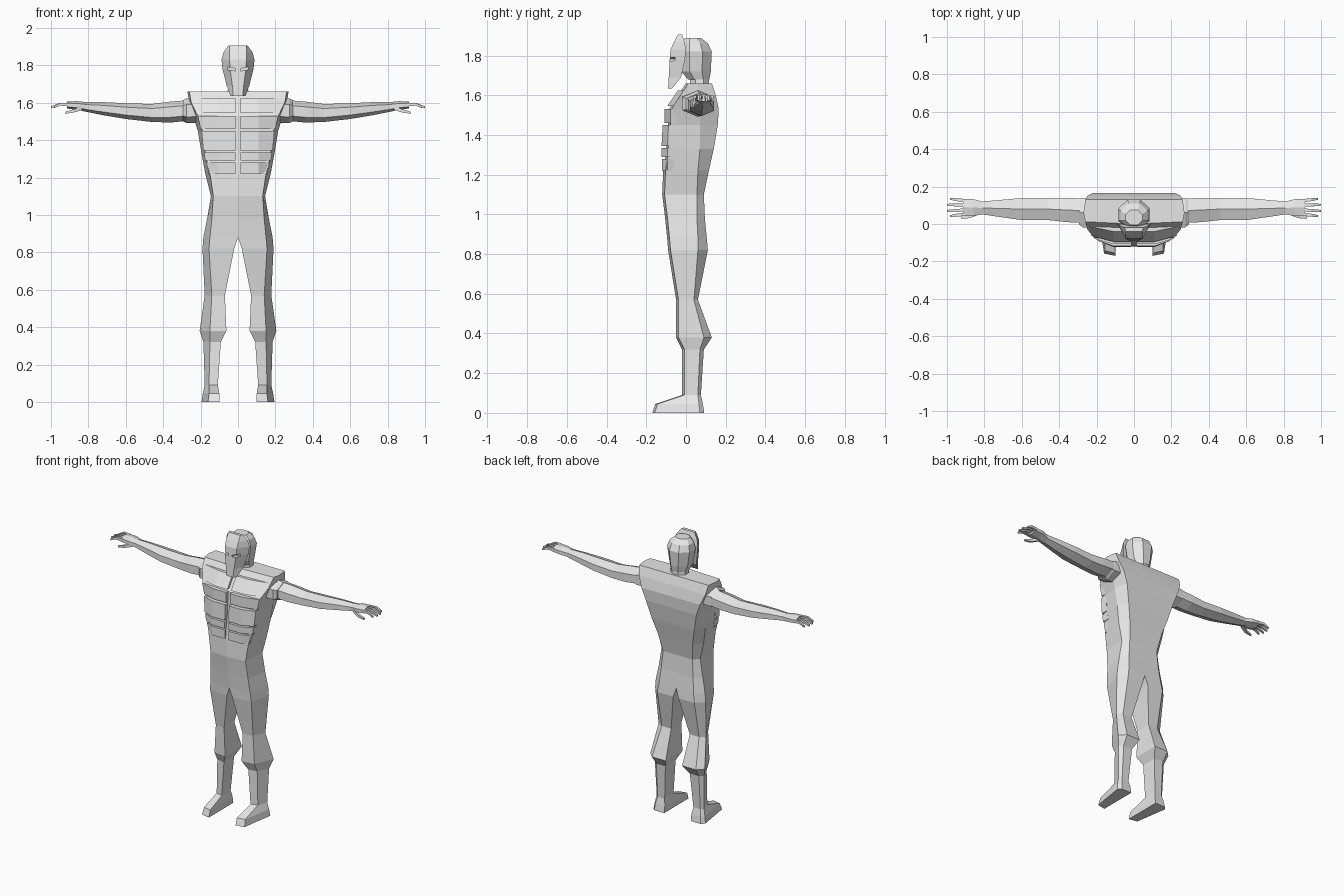
import bpy, bmesh, math

grey = bpy.data.materials.new("plain_grey")
grey.diffuse_color = (0.8, 0.8, 0.8, 1)


def loft(name, rings, mirror=True):
    """Skin a stack of equal-length rings, cap both ends, optionally mirror in x."""
    bm = bmesh.new()
    rows = [[bm.verts.new(p) for p in ring] for ring in rings]
    n = len(rows[0])
    for a, b in zip(rows, rows[1:]):
        for i in range(n):
            j = (i + 1) % n
            bm.faces.new((a[i], a[j], b[j], b[i]))
    bm.faces.new(rows[0])
    bm.faces.new(rows[-1])
    bmesh.ops.recalc_face_normals(bm, faces=bm.faces)
    # drop the hidden wall on the mirror plane
    if mirror:
        wall = [f for f in bm.faces if all(abs(v.co.x) < 1e-5 for v in f.verts)]
        bmesh.ops.delete(bm, geom=wall, context='FACES')
    me = bpy.data.meshes.new(name)
    bm.to_mesh(me)
    bm.free()
    me.materials.append(grey)
    ob = bpy.data.objects.new(name, me)
    bpy.context.collection.objects.link(ob)
    if mirror:
        ob.modifiers.new("mirror", 'MIRROR').merge_threshold = 0.0005
    return ob


def limb_ring(x, y, z, ry, rz, n=6):
    """Ring facing along x."""
    return [(x, y + ry * math.cos(math.tau * (i + .5) / n),
             z + rz * math.sin(math.tau * (i + .5) / n)) for i in range(n)]


def head_ring(z, rx, yf, yb, n=8):
    """Flat-fronted ring facing up."""
    k = 1 / math.cos(math.pi / n)
    return [(rx * k * math.cos(math.tau * (i + .5) / n),
             (yf + yb) / 2 + (yb - yf) / 2 * k * math.sin(math.tau * (i + .5) / n), z)
            for i in range(n)]


# Body and legs: z, inner x, front x, side x, back x, front y, side y, back y
body = [
    (1.66, 0, .26, .27, .26, .00, .06, .13),
    (1.60, 0, .25, .262, .25, -.04, .07, .15),
    (1.53, 0, .215, .24, .22, -.085, .07, .165),
    (1.45, 0, .19, .215, .19, -.09, .07, .16),
    (1.33, 0, .175, .195, .16, -.10, .07, .14),
    (1.22, 0, .15, .175, .13, -.115, .06, .115),
    (1.10, 0, .132, .145, .11, -.12, .055, .09),
    (0.98, 0, .14, .165, .12, -.105, .055, .095),
    (0.88, 0, .15, .185, .13, -.095, .06, .105),
    (0.82, .02, .155, .19, .14, -.09, .06, .11),
    (0.57, .07, .14, .178, .14, -.05, .04, .06),
    (0.38, .062, .15, .205, .165, -.05, .09, .13),
    (0.32, .092, .15, .185, .16, -.02, .07, .09),
    (0.09, .108, .155, .178, .16, -.02, .06, .075),
    (0.045, .10, .155, .188, .17, -.155, .065, .085),
    (0.00, .10, .16, .195, .175, -.17, .07, .092)]
loft("body_and_legs", [
    [(xi, yf, z), (xf, yf + .012, z), (xs, ym, z), (xb, yb, z), (xi, yb, z)]
    for z, xi, xf, xs, xb, yf, ym, yb in body])

# Front vest: padded rows on each side of the zip
for k, (z0, z1, y0, y1, w0, w1) in enumerate([
        (1.545, 1.625, -.095, -.04, .225, .25),
        (1.46, 1.53, -.108, -.108, .20, .215),
        (1.345, 1.45, -.123, -.118, .185, .195),
        (1.29, 1.335, -.123, -.123, .175, .182),
        (1.22, 1.28, -.122, -.122, .155, .17)]):
    loft(f"vest_row_{k + 1}", [
        [(.014, y, z), (.11, y, z), (w, y + .03, z), (w, y + .08, z), (.014, y + .06, z)]
        for z, y, w in ((z0, y0, w0), (z1, y1, w1))])

# Sleeve cuffs and arms: x, y, z, y radius, z radius
loft("sleeve_cuff", [limb_ring(.22, .06, 1.56, .09, .068),
                     limb_ring(.275, .06, 1.557, .09, .066),
                     limb_ring(.295, .065, 1.557, .075, .055)])
loft("arm", [limb_ring(*r) for r in (
    (.25, .07, 1.56, .075, .055), (.36, .075, 1.55, .075, .056),
    (.46, .08, 1.545, .068, .048), (.60, .08, 1.555, .068, .042),
    (.72, .083, 1.568, .052, .035), (.81, .086, 1.577, .04, .026),
    (.86, .088, 1.585, .052, .023), (.915, .088, 1.588, .052, .019))])

# Fingers and thumb
for k, (y0, y1, tip) in enumerate([(.125, .135, .985), (.10, .103, 1.0),
                                   (.075, .07, 1.0), (.052, .042, .985)]):
    loft(f"finger_{k + 1}", [
        limb_ring(.90, y0, 1.59, .012, .013, 4),
        limb_ring(.95, (y0 + y1) / 2, 1.592, .011, .011, 4),
        limb_ring(tip, y1, 1.575, .007, .008, 4)])
loft("thumb", [limb_ring(.835, .06, 1.572, .018, .016, 4),
               limb_ring(.88, .04, 1.556, .013, .012, 4),
               limb_ring(.925, .036, 1.546, .008, .007, 4)])

# Neck and head
loft("neck", [head_ring(1.60, .06, .02, .12), head_ring(1.70, .052, .02, .115)], False)
loft("head", [head_ring(*r) for r in (
    (1.68, .055, .01, .118), (1.72, .068, -.025, .125), (1.82, .084, -.03, .13),
    (1.862, .072, -.02, .11), (1.888, .045, -.005, .075))], False)

# Face mask: z, front half width, side half width, front y, side y
mask = loft("face_mask", [
    [(-ws, yr, z), (-wf, yf, z), (wf, yf, z), (ws, yr, z)]
    for z, wf, ws, yf, yr in (
        (1.635, .025, .04, -.09, -.07), (1.69, .03, .06, -.087, -.025),
        (1.78, .042, .083, -.082, -.005), (1.83, .045, .088, -.078, .0),
        (1.87, .045, .078, -.06, -.008), (1.907, .044, .05, -.04, -.02))], False)

# Eye slots cut into the mask
cutter = loft("eye_cutter", [
    [(.014, y, 1.77), (.062, y, 1.775), (.062, y, 1.793), (.014, y, 1.783)]
    for y in (-.12, -.055)])
cutter.hide_render = True
cutter.hide_viewport = True
cut = mask.modifiers.new("eye_slots", 'BOOLEAN')
cut.operation = 'DIFFERENCE'
cut.solver = 'EXACT'
cut.object = cutter
